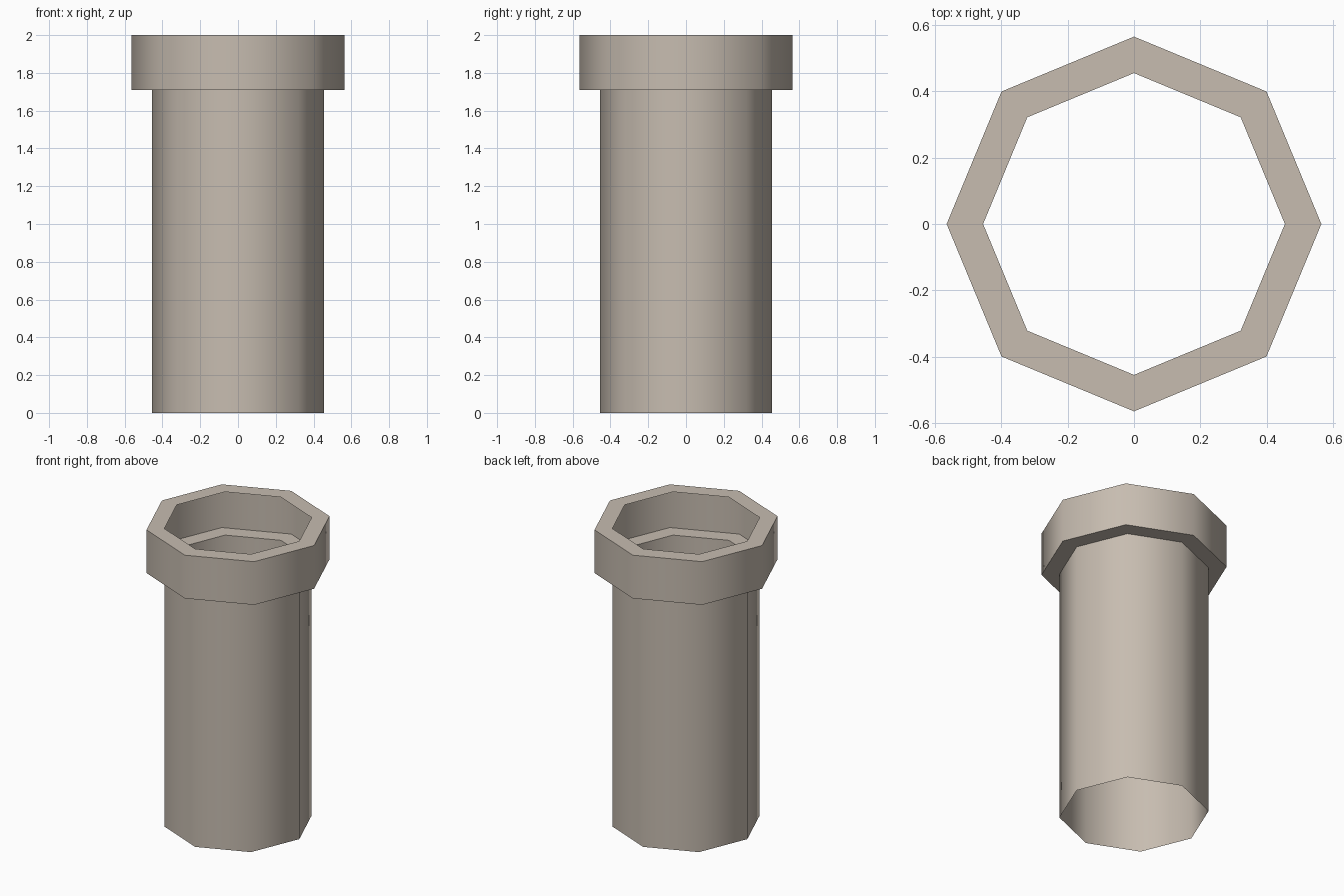
import bpy, bmesh, math

if "Cube" in bpy.data.objects:
    bpy.data.objects.remove(bpy.data.objects["Cube"])

SIDES = 8

stone = bpy.data.materials.new("warm_grey")
stone.diffuse_color = (0.57, 0.505, 0.435, 1.0)
stone.use_nodes = True
stone.node_tree.nodes["Principled BSDF"].inputs["Base Color"].default_value = stone.diffuse_color


def lathe(name, profile):
    """Spin an open (radius, z) profile into an eight-sided single-walled shell."""
    bm = bmesh.new()
    rings = []
    for r, z in profile:
        rings.append([bm.verts.new((r * math.cos(math.tau * i / SIDES),
                                    r * math.sin(math.tau * i / SIDES), z))
                      for i in range(SIDES)])
    for low, high in zip(rings, rings[1:]):
        for i in range(SIDES):
            j = (i + 1) % SIDES
            bm.faces.new((low[i], low[j], high[j], high[i]))
    mesh = bpy.data.meshes.new(name)
    bm.to_mesh(mesh)
    bm.free()
    mesh.materials.append(stone)
    obj = bpy.data.objects.new(name, mesh)
    bpy.context.collection.objects.link(obj)
    # smooth around the sides, sharp at the rim corners
    bpy.ops.object.select_all(action='DESELECT')
    obj.select_set(True)
    bpy.context.view_layer.objects.active = obj
    bpy.ops.object.shade_smooth_by_angle(angle=math.radians(60))
    return obj


# open-ended pipe wall
lathe("pipe_body", [(0.455, 0.0), (0.455, 1.71)])

# wider collar: underside ledge, outer wall, top ring (hollow inside)
lathe("pipe_collar", [(0.455, 1.71), (0.565, 1.71), (0.565, 2.0), (0.455, 2.0)])
